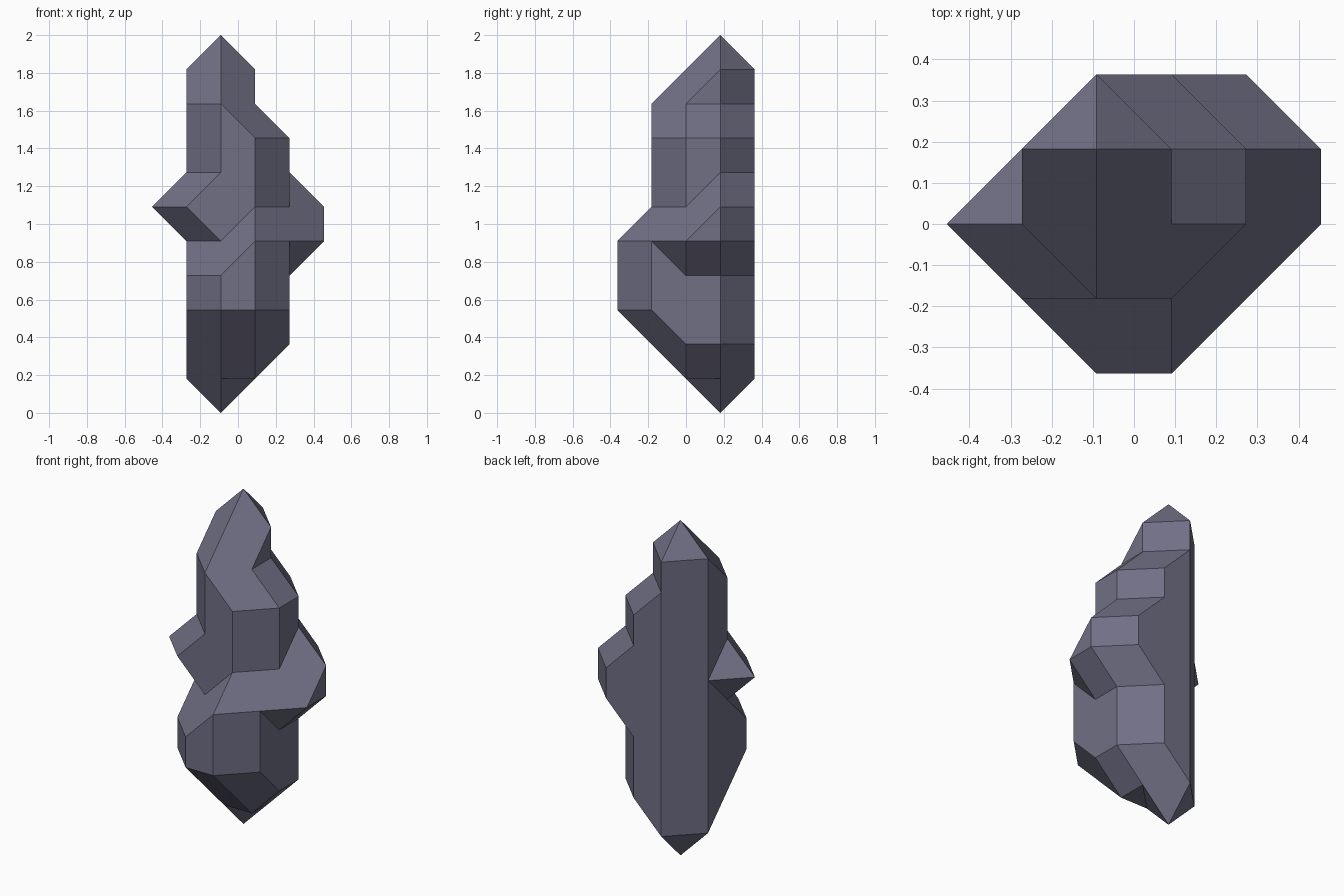
import bpy
import bmesh
from itertools import product
from math import atan2
from mathutils import Vector

cube = bpy.data.objects.get("Cube")
if cube:
    bpy.data.objects.remove(cube, do_unlink=True)

UNIT = 2 / 11
ORIGIN = Vector((2.5, 2, 0))

# Crystal columns: (column x, column y) -> lowest and highest core point
COLUMNS = {
    (2, 3): (1, 10), (2, 2): (2, 9), (2, 1): (3, 4),
    (3, 3): (2, 8), (3, 2): (2, 8), (3, 1): (3, 5),
    (4, 3): (5, 6), (4, 2): (5, 5), (1, 2): (6, 6),
}
AXES = [(1, 0, 0), (-1, 0, 0), (0, 1, 0), (0, -1, 0), (0, 0, 1), (0, 0, -1)]
NORMALS = [Vector(n) for n in product((-1, 0, 1), repeat=3) if any(n)]


def add(a, b):
    return tuple(p + q for p, q in zip(a, b))


def steps(a, b):
    return sum(abs(p - q) for p, q in zip(a, b))


def cell_pieces(corners, solid):
    """Convex pieces that fill one lattice cell with chamfered corners."""
    inside = [c for c in corners if c in solid]
    missing = [c for c in corners if c not in solid]
    if len(missing) < 2 or (len(missing) == 2 and steps(*missing) != 2):
        return [inside]
    pieces = []
    for c in inside:
        near = [p for p in inside if steps(c, p) == 1]
        if len(near) == 3:
            pieces.append([c] + near)
    return pieces


def piece_faces(points):
    """Outward faces of a convex piece, one per supporting direction."""
    for n in NORMALS:
        reach = max(n.dot(Vector(p)) for p in points)
        flat = [p for p in points if n.dot(Vector(p)) == reach]
        if len(flat) < 3:
            continue
        mid = sum((Vector(p) for p in flat), Vector()) / len(flat)
        u = (Vector(flat[0]) - mid).normalized()
        v = n.normalized().cross(u)
        yield sorted(flat, key=lambda p: atan2((Vector(p) - mid).dot(v),
                                               (Vector(p) - mid).dot(u)))


# Grow every core point into a pointed, eight-sided crystal
solid = set()
for (x, y), (low, high) in COLUMNS.items():
    for z in range(low, high + 1):
        solid.add((x, y, z))
        solid.update(add((x, y, z), a) for a in AXES)

# Keep only the faces that are not shared by two pieces
shell = {}
for cell in product(range(-1, 6), range(-1, 5), range(-1, 12)):
    corners = [add(cell, d) for d in product((0, 1), repeat=3)]
    for piece in cell_pieces(corners, solid):
        for face in piece_faces(piece):
            key = frozenset(face)
            if key in shell:
                del shell[key]
            else:
                shell[key] = face

# Crystal mesh with flat facets merged into single faces
bm = bmesh.new()
verts = {}
for face in shell.values():
    for p in face:
        if p not in verts:
            verts[p] = bm.verts.new((Vector(p) - ORIGIN) * UNIT)
    bm.faces.new([verts[p] for p in face])
bmesh.ops.dissolve_limit(bm, angle_limit=0.01, verts=bm.verts[:], edges=bm.edges[:])
mesh = bpy.data.meshes.new("crystal_rock")
bm.to_mesh(mesh)
bm.free()

# Slate violet stone
stone = bpy.data.materials.new("slate_violet")
stone.use_nodes = True
colour = (0.162, 0.16, 0.235, 1)
stone.diffuse_color = colour
stone.node_tree.nodes["Principled BSDF"].inputs["Base Color"].default_value = colour
mesh.materials.append(stone)

rock = bpy.data.objects.new("crystal_rock", mesh)
bpy.context.collection.objects.link(rock)
